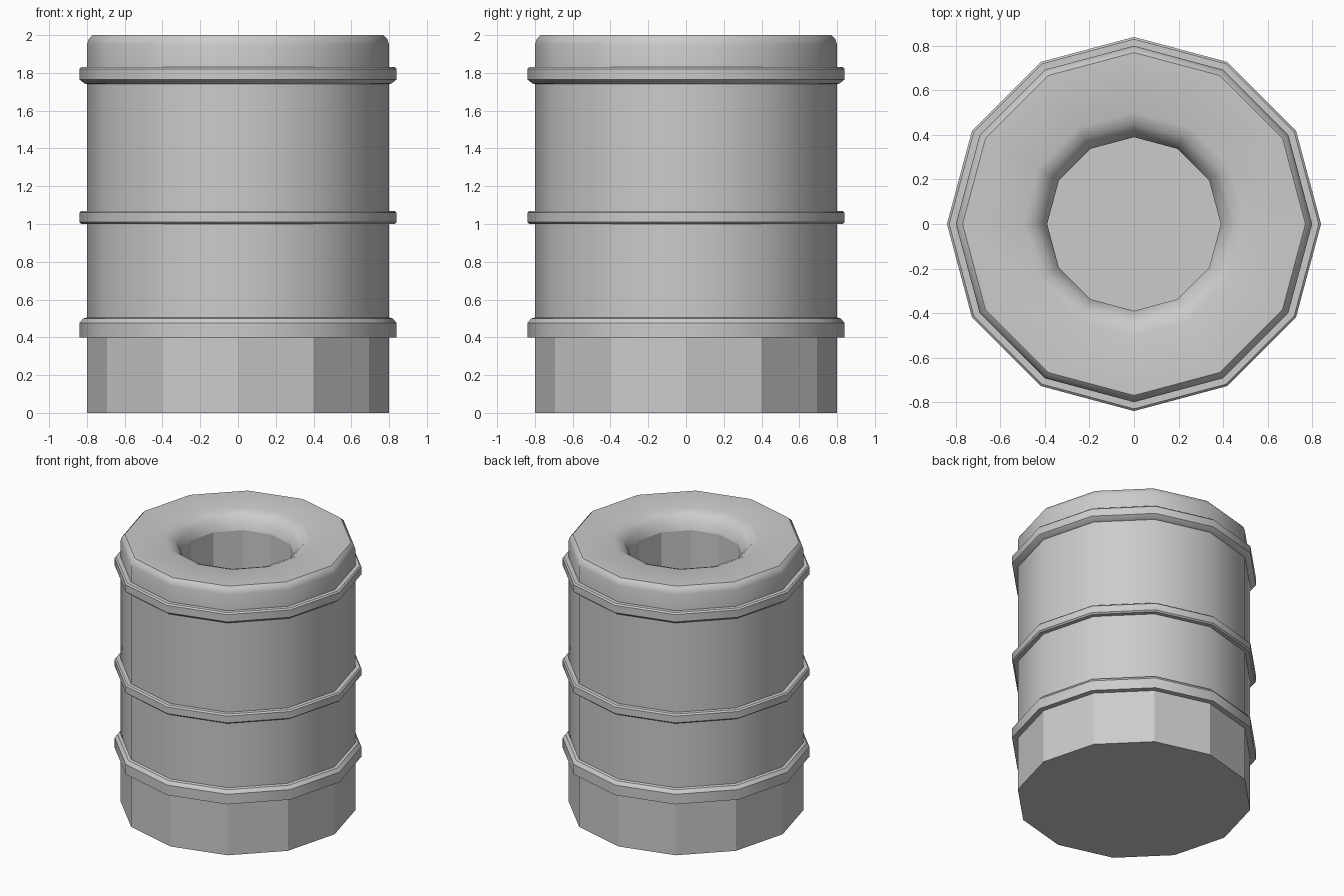
import bpy, bmesh, math

if "Cube" in bpy.data.objects:
    bpy.data.objects.remove(bpy.data.objects["Cube"])

SIDES = 12

def lathe(name, profile, cap_ends=False, flat_strips=()):
    """Revolve (radius, z) points into a 12-sided shell."""
    bm = bmesh.new()
    rings = []
    for r, z in profile:
        rings.append([bm.verts.new((r * math.cos(2 * math.pi * i / SIDES),
                                    r * math.sin(2 * math.pi * i / SIDES), z))
                      for i in range(SIDES)])
    for k in range(len(rings) - 1):
        a, b = rings[k], rings[k + 1]
        for i in range(SIDES):
            j = (i + 1) % SIDES
            f = bm.faces.new((a[i], a[j], b[j], b[i]))
            f.smooth = k not in flat_strips
    if cap_ends:
        bm.faces.new(rings[0][::-1])
        bm.faces.new(rings[-1])
    bm.normal_update()
    for e in bm.edges:
        if len(e.link_faces) == 2:
            e.smooth = e.calc_face_angle() < math.radians(31)
    me = bpy.data.meshes.new(name)
    bm.to_mesh(me)
    bm.free()
    ob = bpy.data.objects.new(name, me)
    bpy.context.collection.objects.link(ob)
    return ob

# Barrel shell: outer wall, rounded rim, softened hole lip, inner well and floor
body = [(0.80, 0.0), (0.80, 0.40), (0.80, 1.04), (0.80, 1.78), (0.80, 1.95),
        (0.79, 1.98), (0.77, 2.0), (0.50, 2.0), (0.45, 1.98), (0.41, 1.94),
        (0.39, 1.88), (0.39, 0.6)]
lathe("barrel_body", body, cap_ends=True, flat_strips=(0, 10))

# Raised hoops, each with one chamfered edge
hoops = {
    "lower_hoop": [(0.80, 0.40), (0.84, 0.40), (0.84, 0.475), (0.82, 0.50), (0.80, 0.505)],
    "middle_hoop": [(0.80, 1.00), (0.83, 1.0), (0.84, 1.01), (0.84, 1.06), (0.83, 1.07), (0.80, 1.07)],
    "upper_hoop": [(0.80, 1.74), (0.815, 1.745), (0.84, 1.765), (0.84, 1.82), (0.83, 1.83), (0.80, 1.83)],
}
for name, profile in hoops.items():
    lathe(name, profile)
